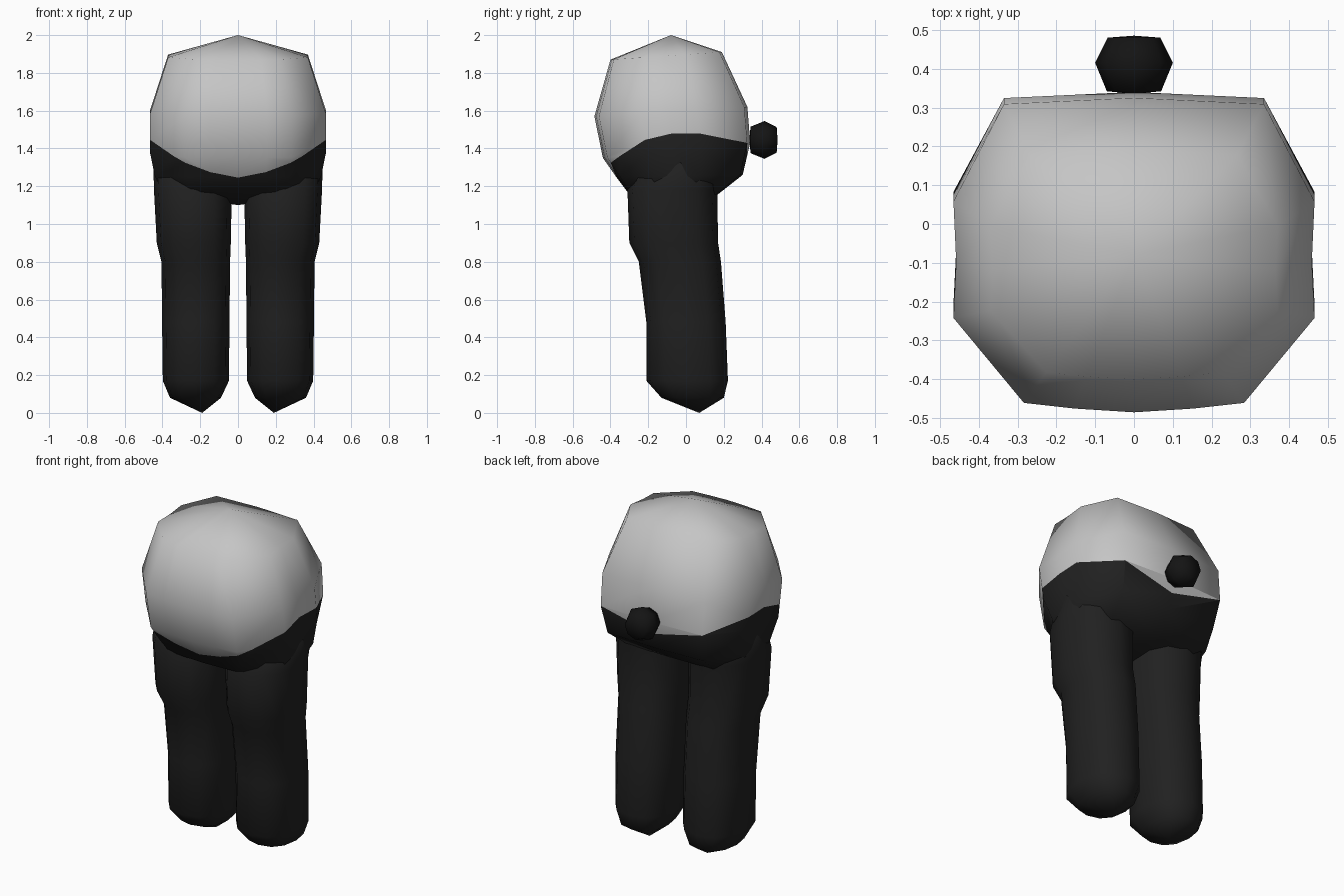
import bpy, bmesh, math

cube = bpy.data.objects.get("Cube")
if cube:
    bpy.data.objects.remove(cube)


def material(name, r, g, b):
    m = bpy.data.materials.new(name)
    m.use_nodes = True
    m.diffuse_color = (r, g, b, 1)
    bsdf = m.node_tree.nodes["Principled BSDF"]
    bsdf.inputs["Base Color"].default_value = (r, g, b, 1)
    bsdf.inputs["Roughness"].default_value = 0.8
    return m


GREY = material("light grey", 0.56, 0.56, 0.56)
BLACK = material("trouser black", 0.015, 0.015, 0.015)
DARK = material("tail black", 0.007, 0.007, 0.007)


def loft(rings, start, end):
    """Skin closed rings of points, closing each end with a fan."""
    bm = bmesh.new()
    loops = [[bm.verts.new(p) for p in ring] for ring in rings]
    n = len(loops[0])
    for a, b in zip(loops, loops[1:]):
        for i in range(n):
            j = (i + 1) % n
            bm.faces.new((a[i], a[j], b[j], b[i]))
    for loop, tip in ((loops[0], start), (loops[-1], end)):
        v = bm.verts.new(tip)
        for i in range(n):
            bm.faces.new((loop[i], loop[(i + 1) % n], v))
    bmesh.ops.recalc_face_normals(bm, faces=bm.faces)
    return bm


def finish(bm, name, *mats):
    mesh = bpy.data.meshes.new(name)
    for f in bm.faces:
        f.smooth = True
    bm.to_mesh(mesh)
    bm.free()
    for m in mats:
        mesh.materials.append(m)
    obj = bpy.data.objects.new(name, mesh)
    bpy.context.collection.objects.link(obj)
    return obj


# Body: one plan outline (half width, depth fraction) scaled per level
half = [(0, 0), (0.33, 0.012), (0.61, 0.03), (1, 0.3), (0.985, 0.48),
        (1, 0.67), (0.72, 0.98), (0, 1)]
plan = half + [(-x, t) for x, t in half[-2:0:-1]]
# half width, front y, back y, front z, back z
levels = [(0.37, -0.40, 0.19, 1.87, 1.91),
          (0.465, -0.485, 0.325, 1.57, 1.62),
          (0.465, -0.44, 0.34, 1.35, 1.43),
          (0.44, -0.37, 0.30, 1.25, 1.26),
          (0.40, -0.31, 0.16, 1.17, 1.15)]
rings = [[(w * x, yf + (yb - yf) * t, zf + (zb - zf) * t) for x, t in plan]
         for w, yf, yb, zf, zb in levels]
body = loft(rings, (0, -0.08, 2.0), (0, -0.08, 1.1))

# Waistline height by angle around the body, from front to back
waist = [(0, 1.245), (20, 1.255), (38, 1.31), (55, 1.38), (71, 1.44),
         (90, 1.48), (108, 1.48), (140, 1.43), (180, 1.35)]


def above_waist(co):
    a = math.degrees(math.atan2(abs(co.x), -(co.y + 0.08)))
    for (a0, z0), (a1, z1) in zip(waist, waist[1:]):
        if a <= a1:
            return co.z - z0 - (z1 - z0) * (a - a0) / (a1 - a0)
    return co.z - waist[-1][1]


# Cut the body along the waistline and colour each side
cuts = []
for e in list(body.edges):
    v = e.verts[0]
    f0, f1 = above_waist(v.co), above_waist(e.verts[1].co)
    if f0 * f1 < 0:
        cuts.append(bmesh.utils.edge_split(e, v, f0 / (f0 - f1))[1])
bmesh.ops.connect_verts(body, verts=cuts)
for f in body.faces:
    mean = sum(above_waist(v.co) for v in f.verts) / len(f.verts)
    f.material_index = 0 if mean > 0 else 1
finish(body, "body", GREY, BLACK)


# Legs: z, inner x, outer x, front y, back y
leg_levels = [(1.42, 0.07, 0.45, -0.2, 0.2),
              (1.18, 0.033, 0.445, -0.31, 0.165),
              (0.9, 0.038, 0.43, -0.30, 0.17),
              (0.8, 0.042, 0.405, -0.25, 0.185),
              (0.48, 0.045, 0.402, -0.21, 0.21),
              (0.17, 0.048, 0.398, -0.21, 0.222),
              (0.08, 0.09, 0.36, -0.13, 0.20)]


def rounded(angle, low, high, fn):
    c = fn(angle)
    c = math.copysign(abs(c) ** 0.85, c)
    return (low + high) / 2 + (high - low) / 2 * c


for name, side in (("left_leg", 1), ("right_leg", -1)):
    angles = [math.tau * i / 12 for i in range(12)]
    rings = [[(side * rounded(a, x0, x1, math.cos),
               rounded(a, y0, y1, math.sin), z) for a in angles]
             for z, x0, x1, y0, y1 in leg_levels]
    finish(loft(rings, (side * 0.25, 0, 1.43), (side * 0.19, 0.07, 0)),
           name, BLACK)

# Tail: small faceted ball on the back
rings = [[(r * math.cos(math.tau * i / 8), y,
           1.445 + r * math.sin(math.tau * i / 8)) for i in range(8)]
         for y, r in ((0.342, 0.07), (0.415, 0.1), (0.48, 0.068))]
finish(loft(rings, (0, 0.335, 1.445), (0, 0.485, 1.445)), "tail", DARK)
